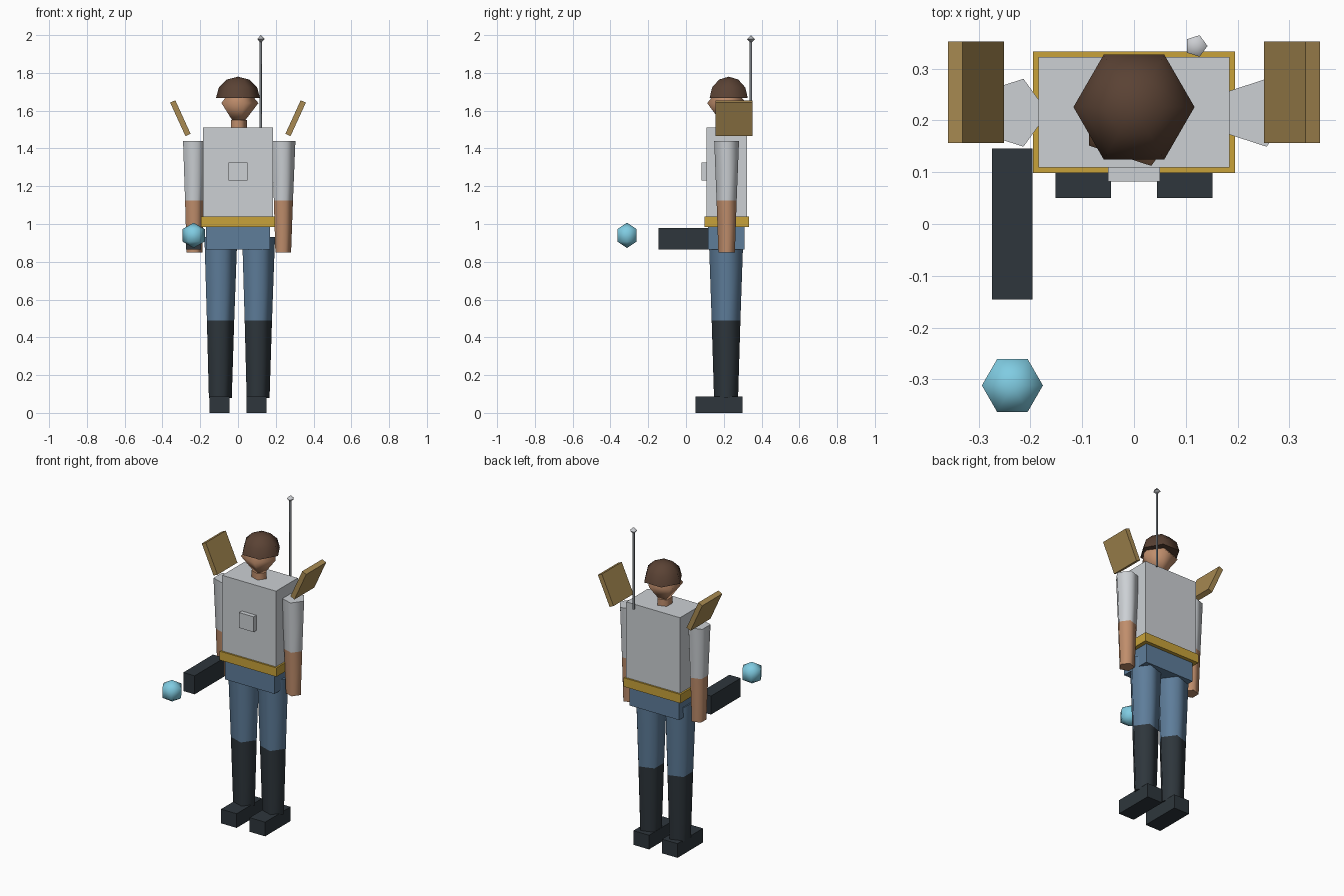
import bpy
import math

cube = bpy.data.objects.get("Cube")
if cube:
    bpy.data.objects.remove(cube, do_unlink=True)


def material(name, r, g, b):
    """Flat material from 0-255 display values, stored as linear."""
    lin = [((c / 255 + 0.055) / 1.055) ** 2.4 for c in (r, g, b)] + [1]
    m = bpy.data.materials.new(name)
    m.use_nodes = True
    m.diffuse_color = lin
    m.node_tree.nodes["Principled BSDF"].inputs["Base Color"].default_value = lin
    return m


WHITE = material("pale_grey", 204, 208, 212)
GOLD = material("gold", 200, 162, 58)
TAN = material("tan", 168, 138, 82)
BLUE = material("denim_blue", 94, 125, 154)
DARK = material("charcoal", 46, 54, 60)
SKIN = material("skin", 192, 142, 108)
BROWN = material("dark_brown", 90, 66, 52)
CYAN = material("cyan", 128, 204, 226)
METAL = material("rod_grey", 125, 130, 135)
SILVER = material("silver", 204, 206, 210)

BODY_Y = 0.215


def finish(name, mat, smooth=False):
    ob = bpy.context.object
    ob.name = name
    ob.data.materials.append(mat)
    if smooth:
        bpy.ops.object.shade_smooth_by_angle(angle=math.radians(80))
    return ob


def box(name, mat, center, size, tilt=0):
    bpy.ops.mesh.primitive_cube_add(size=1, location=center, rotation=(0, tilt, 0))
    ob = finish(name, mat)
    ob.scale = size
    return ob


def lathe(name, mat, center, profile, sides=5):
    """Revolve (radius, height) points; first side corner points to +x."""
    verts, rings, faces = [], [], []
    for r, z in profile:
        start = len(verts)
        n = sides if r > 0 else 1
        for i in range(n):
            a = math.tau * i / sides
            verts.append((r * math.cos(a), r * math.sin(a), z))
        rings.append([start + i % n for i in range(sides)])
    for lo, hi in zip(rings, rings[1:]):
        for i in range(sides):
            j = (i + 1) % sides
            faces.append(list(dict.fromkeys((lo[i], lo[j], hi[j], hi[i]))))
    if profile[0][0] > 0:
        faces.append(rings[0][::-1])
    if profile[-1][0] > 0:
        faces.append(rings[-1])
    me = bpy.data.meshes.new(name)
    me.from_pydata(verts, [], faces)
    ob = bpy.data.objects.new(name, me)
    bpy.context.collection.objects.link(ob)
    bpy.ops.object.select_all(action="DESELECT")
    ob.location = center
    ob.select_set(True)
    bpy.context.view_layer.objects.active = ob
    return finish(name, mat, True)


# Torso, belt, hips and chest unit
box("torso", WHITE, (0, 0.216, 1.275), (0.37, 0.214, 0.47))
box("belt", GOLD, (0, 0.216, 1.012), (0.39, 0.234, 0.055))
box("hips", BLUE, (0, 0.213, 0.925), (0.34, 0.195, 0.12))
box("chest_unit", WHITE, (0, 0.1, 1.277), (0.1, 0.035, 0.095))

# Limbs and shoulder plates, once per side
for side, s in (("left", 1), ("right", -1)):
    leg = (0.1 * s, BODY_Y - 0.003, 0)
    arm = (0.235 * s, BODY_Y, 0)
    lathe(side + "_thigh", BLUE, leg, [(0.08, 0.49), (0.096, 0.93)])
    lathe(side + "_boot", DARK, leg, [(0.067, 0.08), (0.08, 0.49)])
    box(side + "_foot", DARK, (0.098 * s, 0.175, 0.044), (0.107, 0.25, 0.088))
    lathe(side + "_sleeve", WHITE, arm, [(0.056, 1.125), (0.069, 1.44)])
    lathe(side + "_forearm", SKIN, arm, [(0.046, 0.85), (0.056, 1.125)])
    box(side + "_shoulder_plate", TAN, (0.305 * s, 0.255, 1.56),
        (0.03, 0.196, 0.195), math.radians(24.5) * s)

# Neck, head and domed hair
lathe("neck", SKIN, (0, BODY_Y, 0), [(0.047, 1.49), (0.047, 1.55)])
lathe("head", SKIN, (0, BODY_Y, 1.64), [(0, -0.14), (0.108, 0), (0, 0.13)])
dome = [(0.117 * math.cos(a), 0.114 * math.sin(a))
        for a in (0, math.pi / 6, math.pi / 3)] + [(0, 0.114)]
lathe("hair", BROWN, (0, 0.226, 1.666), dome, 6)

# Antenna on the back
lathe("antenna_rod", METAL, (0.12, 0.344, 0), [(0.007, 1.49), (0.007, 1.975)])
lathe("antenna_tip", SILVER, (0.12, 0.344, 1.979), [(0, -0.021), (0.022, 0), (0, 0.021)])

# Hand-held blaster and its glowing shot
box("blaster", DARK, (-0.235, 0, 0.922), (0.078, 0.292, 0.115))
lathe("energy_ball", CYAN, (-0.235, -0.312, 0.94),
      [(0, -0.067), (0.059, -0.033), (0.059, 0.033), (0, 0.067)], 6)
